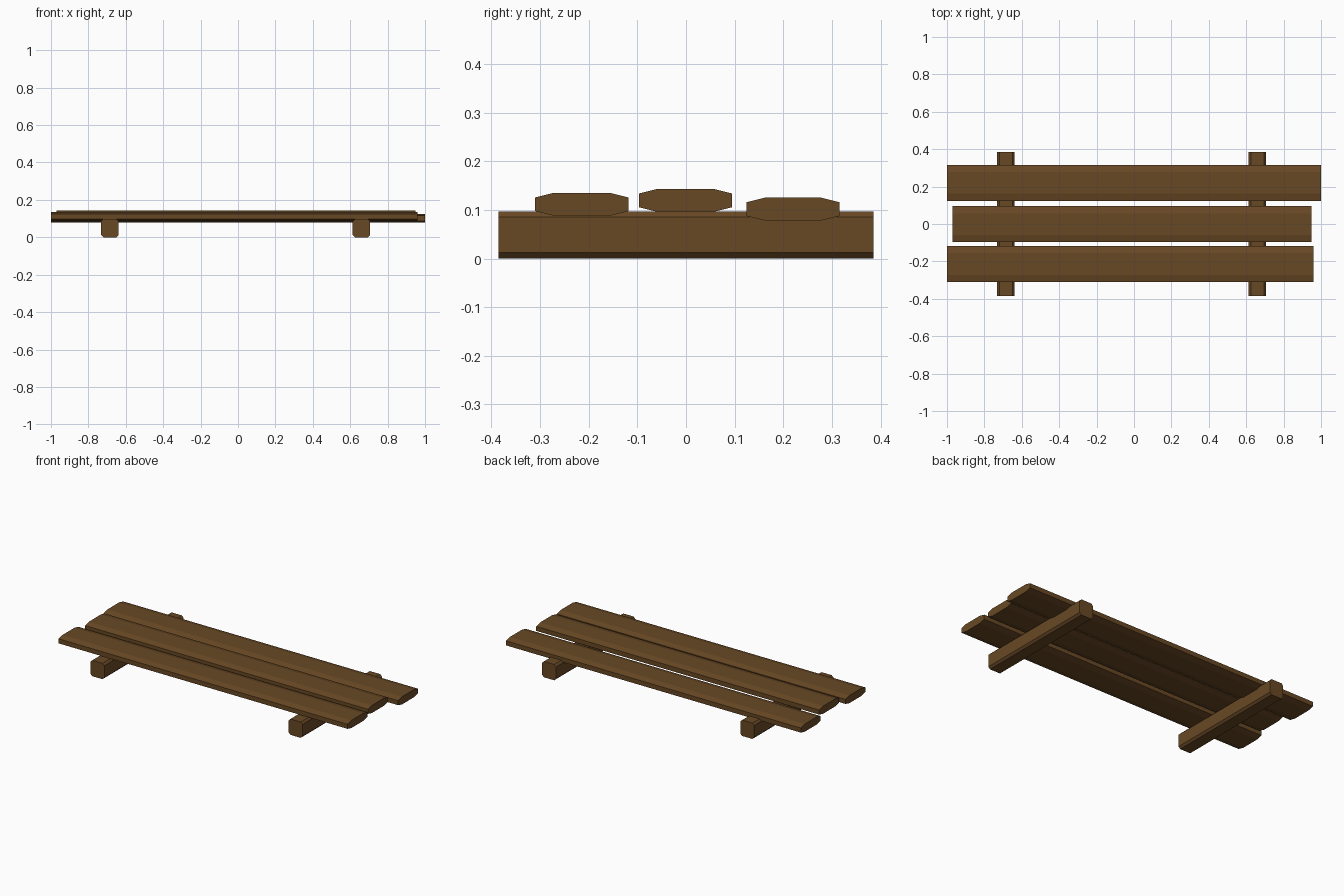
import bpy, bmesh
from mathutils import Vector

if "Cube" in bpy.data.objects:
    bpy.data.objects.remove(bpy.data.objects["Cube"])

wood = bpy.data.materials.new("wood")
wood.diffuse_color = (0.14, 0.066, 0.018, 1)
wood.use_nodes = True
wood.node_tree.nodes["Principled BSDF"].inputs["Base Color"].default_value = wood.diffuse_color


def chamfered_bar(name, axis, start, end, lo, hi, cut_w, cut_h):
    """Eight-sided profile (width from lo to hi, and z) extruded along x or y."""
    (w0, z0), (w1, z1) = lo, hi
    profile = [(w0 + cut_w, z0), (w1 - cut_w, z0), (w1, z0 + cut_h), (w1, z1 - cut_h),
               (w1 - cut_w, z1), (w0 + cut_w, z1), (w0, z1 - cut_h), (w0, z0 + cut_h)]
    bm = bmesh.new()
    verts = [bm.verts.new((start, w, z) if axis == "x" else (w, start, z)) for w, z in profile]
    cap = bm.faces.new(verts)
    ext = bmesh.ops.extrude_face_region(bm, geom=[cap], use_keep_orig=True)
    move = Vector((end - start, 0, 0) if axis == "x" else (0, end - start, 0))
    bmesh.ops.translate(bm, vec=move,
                        verts=[g for g in ext["geom"] if isinstance(g, bmesh.types.BMVert)])
    bmesh.ops.recalc_face_normals(bm, faces=bm.faces)
    mesh = bpy.data.meshes.new(name)
    bm.to_mesh(mesh)
    bm.free()
    mesh.materials.append(wood)
    obj = bpy.data.objects.new(name, mesh)
    bpy.context.collection.objects.link(obj)
    return obj


# Three planks, each with its own length and height: x start, x end, y centre, z bottom
planks = {"front_plank": (-1.0, 0.96, -0.214, 0.088),
          "middle_plank": (-0.97, 0.95, -0.001, 0.096),
          "back_plank": (-1.0, 1.0, 0.22, 0.078)}
for name, (x0, x1, y, z) in planks.items():
    chamfered_bar(name, "x", x0, x1, (y - 0.096, z), (y + 0.096, z + 0.047), 0.038, 0.0095)

# Two cross beams carrying the planks
for name, x in (("left_beam", -0.685), ("right_beam", 0.66)):
    chamfered_bar(name, "y", -0.385, 0.385, (x - 0.047, 0), (x + 0.047, 0.097), 0.012, 0.012)
